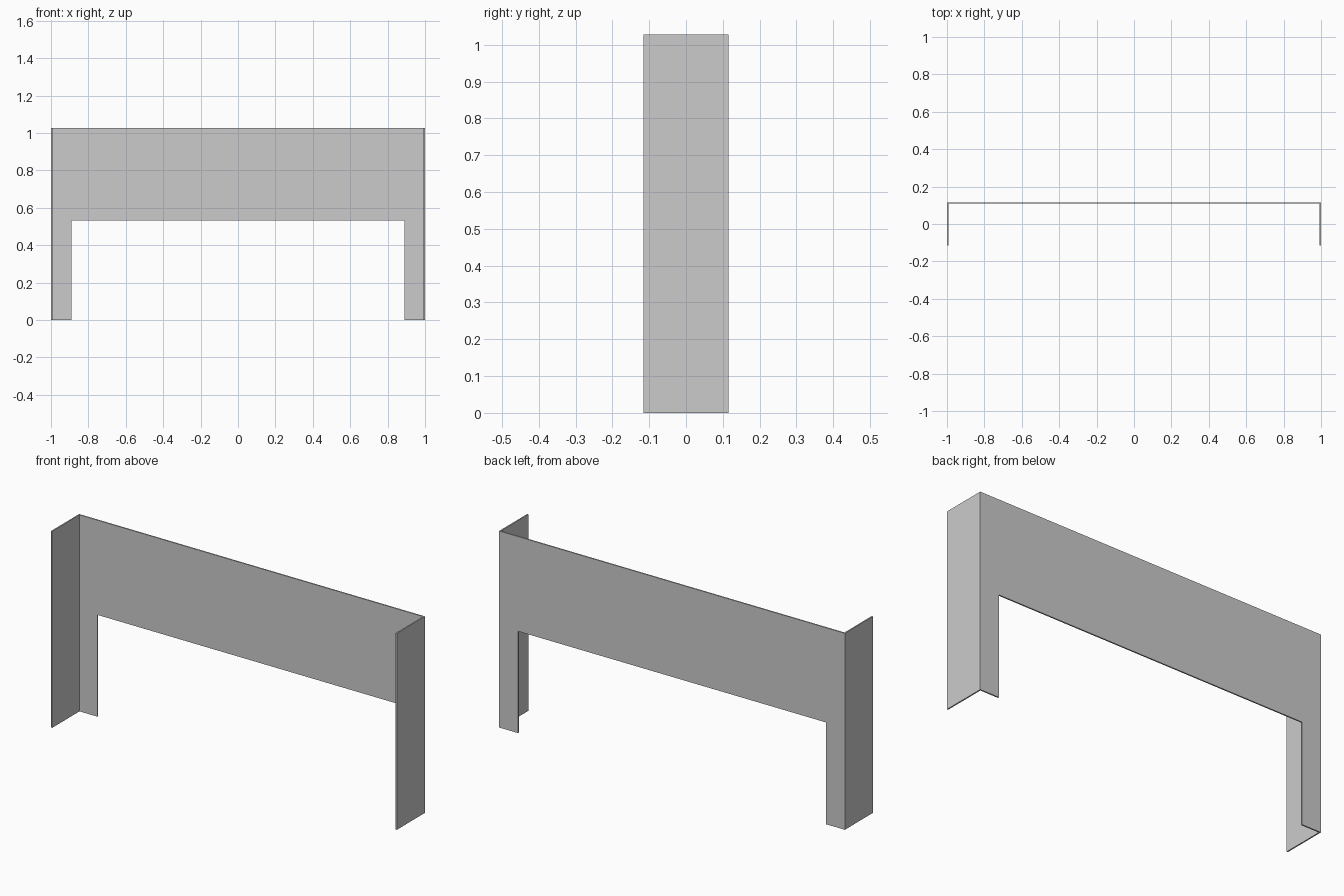
import bpy

if "Cube" in bpy.data.objects:
    bpy.data.objects.remove(bpy.data.objects["Cube"])

W, D, H = 1.0, 0.116, 1.027   # half width, half depth, height
T = 0.007                     # sheet thickness
LEG, OPEN = 0.89, 0.532       # opening half width and height


def extrude_profile(name, profile, place, a, b):
    """Solid from a 2D outline swept between two depths a and b."""
    n = len(profile)
    verts = [place(u, v, d) for d in (a, b) for u, v in profile]
    faces = [list(range(n)), list(range(2 * n - 1, n - 1, -1))]
    faces += [[(i + 1) % n, i, i + n, (i + 1) % n + n] for i in range(n)]
    mesh = bpy.data.meshes.new(name)
    mesh.from_pydata(verts, [], faces)
    obj = bpy.data.objects.new(name, mesh)
    bpy.context.collection.objects.link(obj)
    return obj


# Back panel: wide apron with two short legs around the opening
xi = W - T
arch = [(-xi, 0), (-LEG, 0), (-LEG, OPEN), (LEG, OPEN),
        (LEG, 0), (xi, 0), (xi, H), (-xi, H)]
extrude_profile("back_panel", arch, lambda u, v, d: (u, d, v), D - T, D)

# Full-height side panels
side = [(-D, 0), (D, 0), (D, H), (-D, H)]
for name, x in (("left_side_panel", -W), ("right_side_panel", W - T)):
    # reversed depth order keeps the normals outward
    extrude_profile(name, side, lambda u, v, d: (d, u, v), x + T, x)
